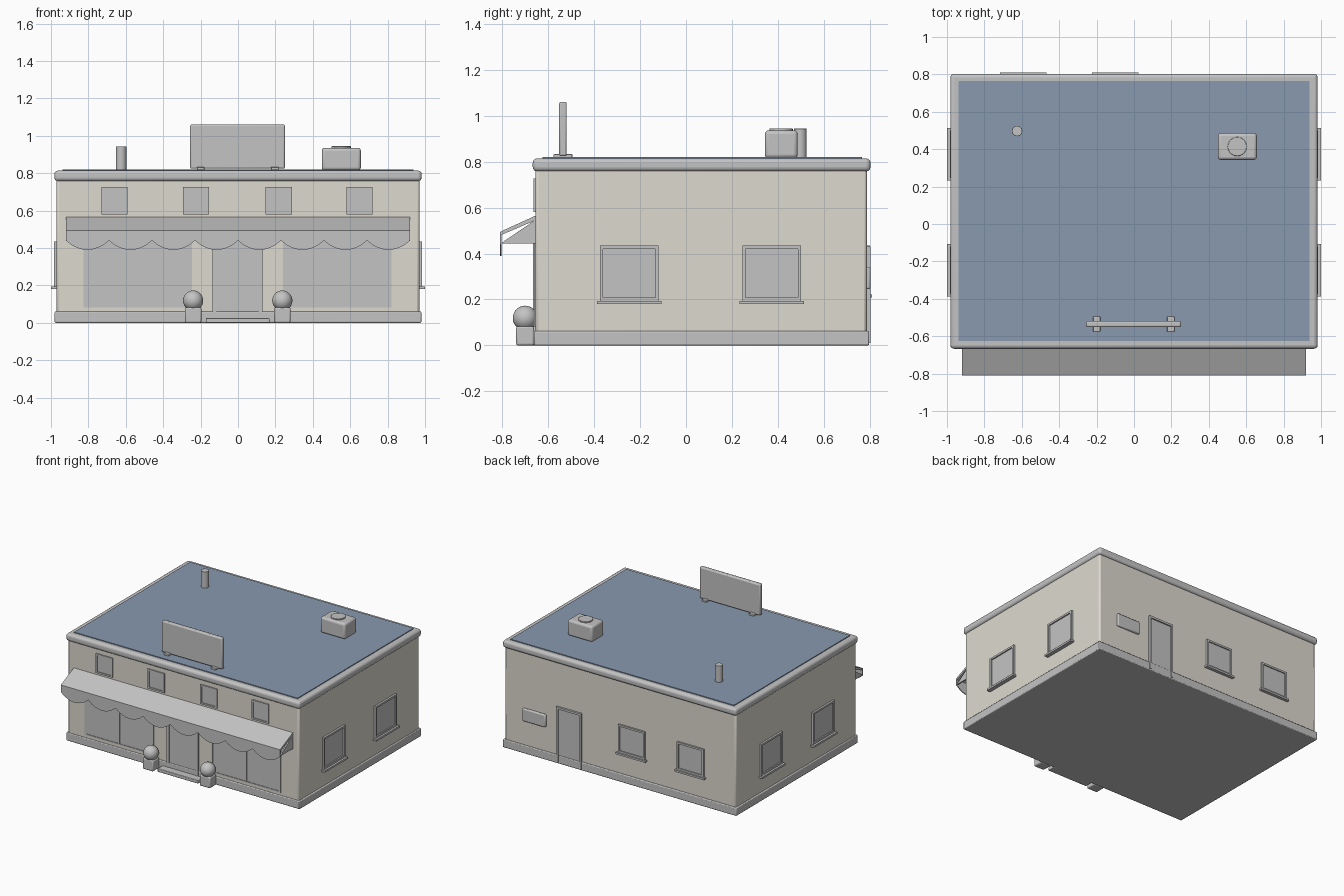
import bpy, bmesh, math
from mathutils import Vector, Matrix

if "Cube" in bpy.data.objects:
    bpy.data.objects.remove(bpy.data.objects["Cube"])


def material(name, rgb):
    m = bpy.data.materials.new(name)
    m.diffuse_color = (*rgb, 1)
    m.use_nodes = True
    m.node_tree.nodes["Principled BSDF"].inputs["Base Color"].default_value = m.diffuse_color
    return m


GREY = material("light grey", (0.55, 0.55, 0.55))
CREAM = material("cream wall", (0.73, 0.70, 0.63))
BLUE = material("slate blue roof", (0.25, 0.32, 0.43))


def finish(bm, name, mat, bevel=0, segs=2):
    bmesh.ops.recalc_face_normals(bm, faces=bm.faces)
    me = bpy.data.meshes.new(name)
    bm.to_mesh(me)
    bm.free()
    ob = bpy.data.objects.new(name, me)
    bpy.context.collection.objects.link(ob)
    me.materials.append(mat)
    if bevel:
        b = ob.modifiers.new("bevel", 'BEVEL')
        b.width, b.segments, b.limit_method = bevel, segs, 'ANGLE'
    bpy.ops.object.select_all(action='DESELECT')
    bpy.context.view_layer.objects.active = ob
    ob.select_set(True)
    bpy.ops.object.shade_smooth_by_angle(angle=math.radians(35))
    return ob


def add_box(bm, x, y, z):
    c = Vector(((x[0] + x[1]) / 2, (y[0] + y[1]) / 2, (z[0] + z[1]) / 2))
    s = Matrix.Diagonal((x[1] - x[0], y[1] - y[0], z[1] - z[0], 1))
    bmesh.ops.create_cube(bm, size=1, matrix=Matrix.Translation(c) @ s)


def box(name, x, y, z, mat=GREY, bevel=0, segs=2):
    bm = bmesh.new()
    add_box(bm, x, y, z)
    return finish(bm, name, mat, bevel, segs)


def cylinder(name, x, y, z, r, bevel=0):
    bm = bmesh.new()
    bmesh.ops.create_cone(bm, cap_ends=True, segments=24, radius1=r, radius2=r,
                          depth=z[1] - z[0],
                          matrix=Matrix.Translation((x, y, sum(z) / 2)))
    return finish(bm, name, GREY, bevel)


def opening(name, place, u, z, out=0.012, frame=0.014, sill=0, mullion=False, foot=True):
    """Frame, pane and sill on a wall; built facing -y, then put in place."""
    bm = bmesh.new()
    add_box(bm, (u[0], u[0] + frame), (-out, 0.004), z)
    add_box(bm, (u[1] - frame, u[1]), (-out, 0.004), z)
    add_box(bm, (u[0] + frame, u[1] - frame), (-out, 0.004), (z[1] - frame, z[1]))
    if foot:
        add_box(bm, (u[0] + frame, u[1] - frame), (-out, 0.004), (z[0], z[0] + frame))
    add_box(bm, (u[0] + frame / 2, u[1] - frame / 2), (-out * 0.35, 0.004),
            (z[0] + 0.002, z[1] - frame / 2))
    if mullion:
        m = (u[0] + u[1]) / 2
        add_box(bm, (m - 0.004, m + 0.004), (-out * 0.9, 0.004), (z[0] + frame, z[1] - frame))
    if sill:
        add_box(bm, (u[0] - 0.012, u[1] + 0.012), (-sill, 0.004), (z[0] - 0.014, z[0]))
    bmesh.ops.transform(bm, matrix=place, verts=bm.verts)
    return finish(bm, name, GREY)


def wall(angle, x, y):
    return Matrix.Translation((x, y, 0)) @ Matrix.Rotation(math.radians(angle), 4, 'Z')


FRONT, BACK = wall(0, 0, -0.655), wall(180, 0, 0.787)
RIGHT, LEFT = wall(90, 0.97, 0), wall(-90, -0.97, 0)

# building shell
box("walls", (-0.97, 0.97), (-0.655, 0.787), (0.002, 0.78), CREAM, 0.012)
box("plinth", (-0.98, 0.98), (-0.662, 0.797), (0, 0.062), GREY, 0.006)
box("cornice", (-0.982, 0.982), (-0.667, 0.803), (0.757, 0.814), GREY, 0.02, 4)
box("roof", (-0.938, 0.938), (-0.625, 0.765), (0.79, 0.82), BLUE)

# shop front
for i, x in enumerate((-0.66, -0.225, 0.218, 0.65)):
    opening(f"upper_window_{i + 1}", FRONT, (x - 0.07, x + 0.07), (0.58, 0.727), 0.009, 0.012)
for side, u in (("left", (-0.825, -0.245)), ("right", (0.24, 0.82))):
    opening(f"shop_window_{side}", FRONT, u, (0.083, 0.49), 0.006, 0.01, mullion=True)
opening("front_door", FRONT, (-0.135, 0.13), (0.025, 0.445), 0.01, 0.02, foot=False)
box("door_step", (-0.172, 0.168), (-0.72, -0.65), (0, 0.026), GREY, 0.004)

# side windows
for side, place, s in (("right", RIGHT, 1), ("left", LEFT, -1)):
    for i, y in enumerate((-0.247, 0.373)):
        opening(f"{side}_window_{i + 1}", place, (s * y - 0.128, s * y + 0.128),
                (0.194, 0.434), 0.015, sill=0.03)

# back wall
for i, x in enumerate((-0.1, -0.593)):
    opening(f"back_window_{i + 1}", BACK, (-x - 0.112, -x + 0.112), (0.222, 0.434), 0.013, sill=0.023)
opening("back_door", BACK, (-0.53, -0.32), (0.01, 0.43), 0.015, 0.016, foot=False)
box("wall_plate", (0.62, 0.815), (0.78, 0.803), (0.245, 0.342), GREY, 0.008)

# awning sheet and triangular cheeks
def extruded(name, profile, x0, x1):
    bm = bmesh.new()
    f = bm.faces.new([bm.verts.new((x0, y, z)) for y, z in profile])
    r = bmesh.ops.extrude_face_region(bm, geom=[f])
    bmesh.ops.translate(bm, vec=(x1 - x0, 0, 0),
                        verts=[v for v in r["geom"] if isinstance(v, bmesh.types.BMVert)])
    return finish(bm, name, GREY)


extruded("awning_sheet", [(-0.65, 0.567), (-0.81, 0.494), (-0.81, 0.478), (-0.65, 0.547)], -0.92, 0.92)
for side, x in (("left", -0.92), ("right", 0.91)):
    extruded(f"awning_cheek_{side}", [(-0.65, 0.55), (-0.80, 0.448), (-0.80, 0.443), (-0.65, 0.443)],
             x, x + 0.01)

# scalloped valance
bm = bmesh.new()
N, STEPS = 8, 8
prev = None
for i in range(N * STEPS + 1):
    x = -0.92 + 1.84 * i / (N * STEPS)
    low = 0.44 - 0.05 * abs(math.sin(math.pi * i / STEPS)) ** 0.8
    ring = [bm.verts.new(p) for p in ((x, -0.81, 0.49), (x, -0.81, low),
                                      (x, -0.803, low), (x, -0.803, 0.49))]
    if prev:
        for k in range(4):
            bm.faces.new((prev[k], prev[k - 1], ring[k - 1], ring[k]))
    else:
        bm.faces.new(ring)
    prev = ring
bm.faces.new(prev)
finish(bm, "awning_valance", GREY)

# planters with round bushes
for side, x in (("left", -0.24), ("right", 0.237)):
    box(f"planter_{side}", (x - 0.044, x + 0.044), (-0.739, -0.661), (0, 0.083), GREY, 0.008)
    bm = bmesh.new()
    bmesh.ops.create_uvsphere(bm, u_segments=24, v_segments=14, radius=0.054,
                              matrix=Matrix.Translation((x, -0.70, 0.119)))
    finish(bm, f"bush_{side}", GREY)

# roof sign board on two feet
box("sign_board", (-0.256, 0.251), (-0.552, -0.519), (0.824, 1.06), GREY, 0.008)
for side, x in (("left", -0.2), ("right", 0.196)):
    box(f"sign_foot_{side}", (x - 0.02, x + 0.02), (-0.576, -0.495), (0.815, 0.834), GREY, 0.004)

# roof vent unit and flue
box("vent_unit", (0.448, 0.657), (0.343, 0.486), (0.815, 0.936), GREY, 0.016, 3)
cylinder("vent_fan", 0.552, 0.414, (0.92, 0.945), 0.051, 0.003)
cylinder("flue_pipe", -0.625, 0.497, (0.81, 0.944), 0.028, 0.002)
